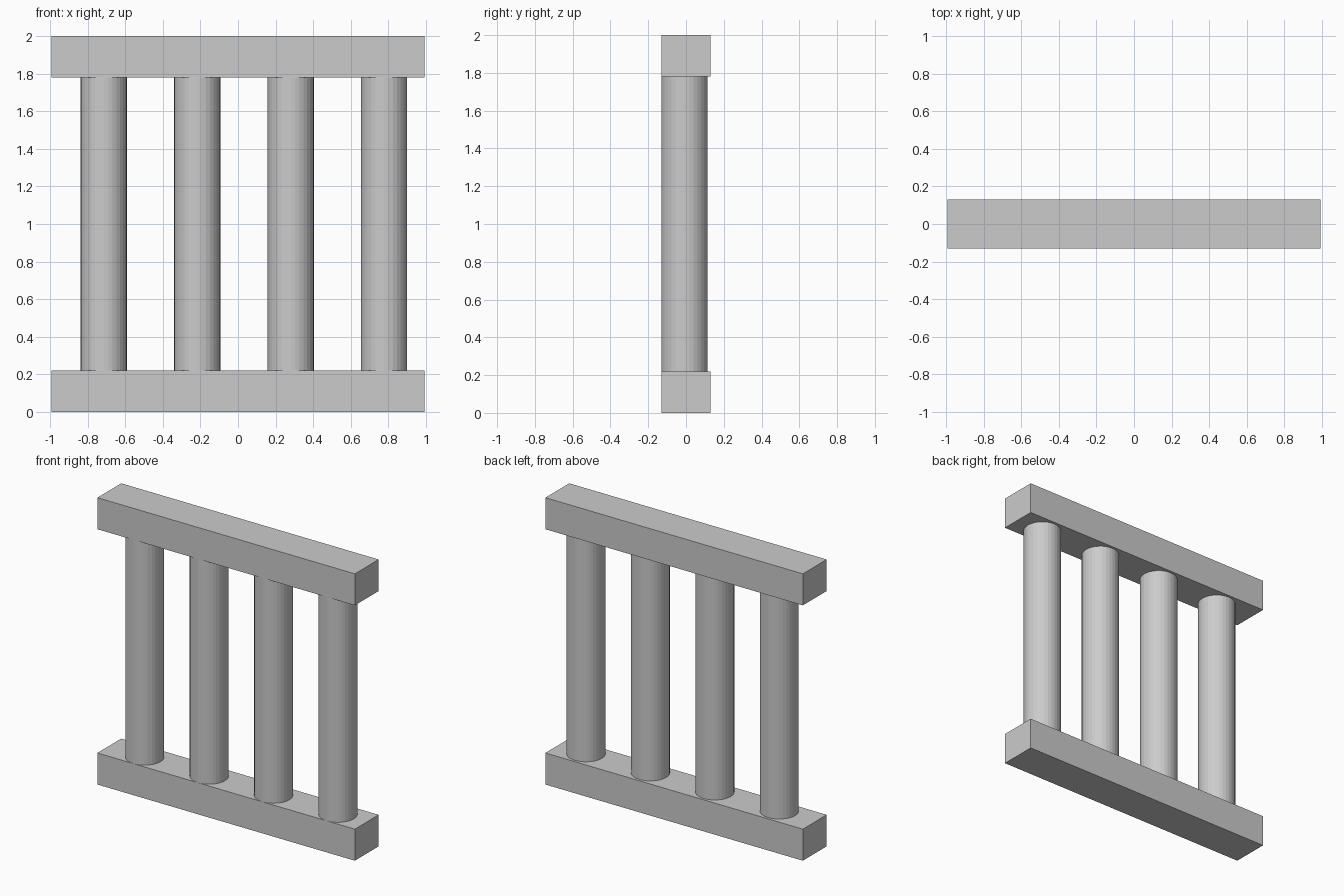
import bpy

if "Cube" in bpy.data.objects:
    bpy.data.objects.remove(bpy.data.objects["Cube"])

WIDTH, DEPTH, RAIL_H, HEIGHT = 1.986, 0.262, 0.22, 2.0
RADIUS, SPACING = 0.123, 0.497


def rail(name, z):
    bpy.ops.mesh.primitive_cube_add(size=1, location=(0, 0, z))
    ob = bpy.context.object
    ob.name = name
    ob.scale = (WIDTH, DEPTH, RAIL_H)
    bpy.ops.object.transform_apply(location=False, rotation=False, scale=True)


def column(name, x):
    # front of each column is flush with the rails' front face
    bpy.ops.mesh.primitive_cylinder_add(
        vertices=32, radius=RADIUS, depth=HEIGHT - 2 * RAIL_H,
        location=(x, RADIUS - DEPTH / 2, HEIGHT / 2))
    bpy.context.object.name = name


# Bottom and top rails
rail("bottom_rail", RAIL_H / 2)
rail("top_rail", HEIGHT - RAIL_H / 2)

# Four evenly spaced columns, shifted slightly to the right
for i in range(4):
    column(f"column_{i + 1}", -0.714 + i * SPACING)
